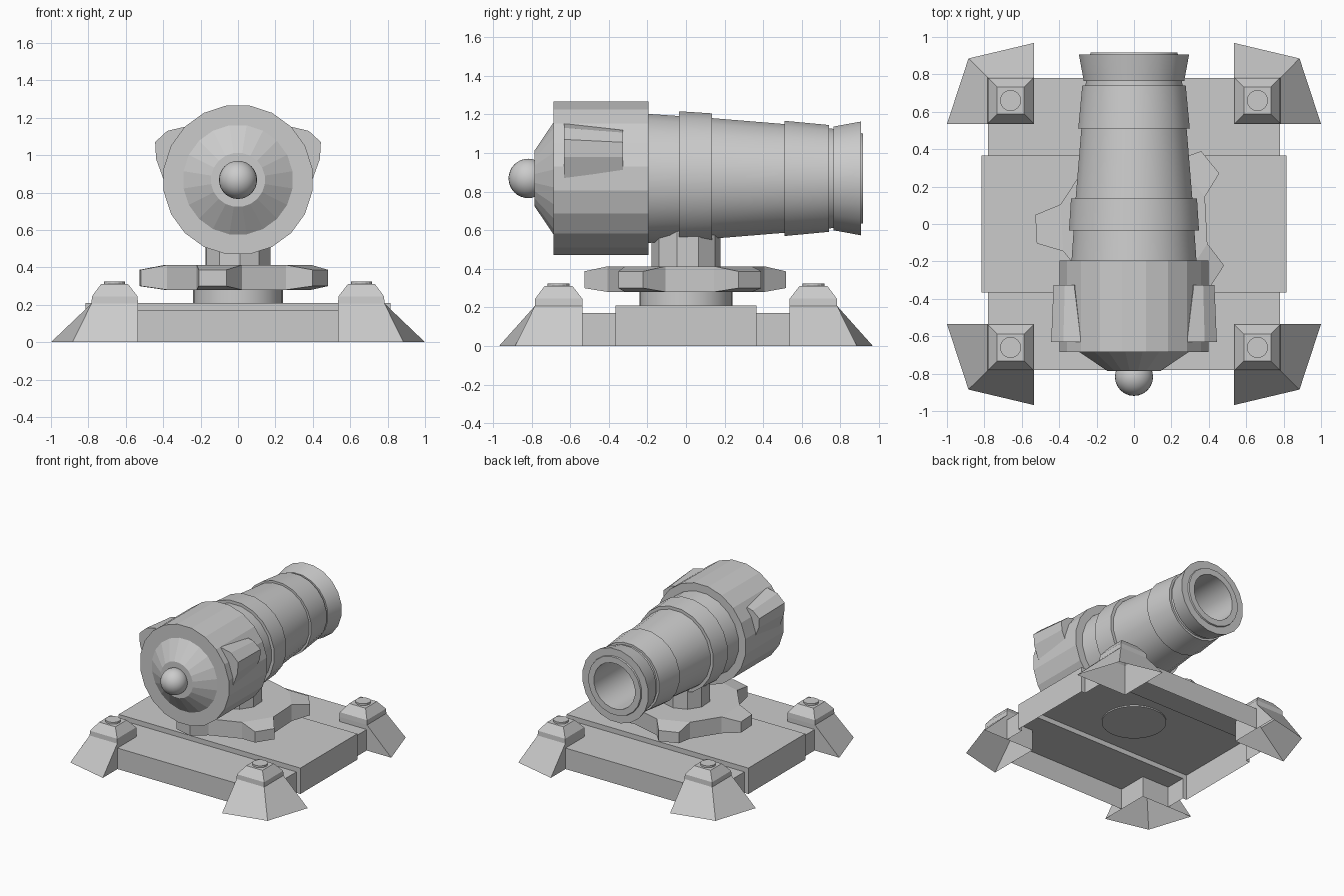
import bpy, bmesh
from math import sin, cos, radians, pi

if "Cube" in bpy.data.objects:
    bpy.data.objects.remove(bpy.data.objects["Cube"])

AXIS_Z = 0.868


def make(name, verts, faces, mirror=None, smooth=False):
    bm = bmesh.new()
    vs = [bm.verts.new(v) for v in verts]
    for f in faces:
        bm.faces.new([vs[i] for i in f])
    bmesh.ops.remove_doubles(bm, verts=bm.verts, dist=1e-5)
    bmesh.ops.recalc_face_normals(bm, faces=bm.faces)
    me = bpy.data.meshes.new(name)
    bm.to_mesh(me)
    bm.free()
    ob = bpy.data.objects.new(name, me)
    bpy.context.collection.objects.link(ob)
    if mirror:
        m = ob.modifiers.new("Mirror", 'MIRROR')
        m.use_axis = mirror
    if smooth:
        bpy.ops.object.select_all(action='DESELECT')
        ob.select_set(True)
        bpy.context.view_layer.objects.active = ob
        bpy.ops.object.shade_smooth_by_angle(angle=radians(30))
    return ob


def loft(name, rings, bottom=True, top=True, **kw):
    """Join rings of equal point count with quads and cap the ends."""
    n = len(rings[0])
    verts = [p for r in rings for p in r]
    faces = [(k * n + i, k * n + (i + 1) % n, (k + 1) * n + (i + 1) % n, (k + 1) * n + i)
             for k in range(len(rings) - 1) for i in range(n)]
    if bottom:
        faces.append(tuple(range(n)))
    if top:
        faces.append(tuple(range(len(verts) - n, len(verts))))
    return make(name, verts, faces, **kw)


def circle(r, z, n, start=0, cx=0, cy=0):
    return [(cx + r * cos(radians(start) + 2 * pi * i / n),
             cy + r * sin(radians(start) + 2 * pi * i / n), z) for i in range(n)]


def lathe(name, profile, n=20, smooth=False):
    """Revolve (y, radius) points about the barrel axis."""
    rings = [[(r * cos(a), y, AXIS_Z + r * sin(a))
              for a in [2 * pi * (i + 0.5) / n for i in range(n)]] for y, r in profile]
    return loft(name, rings, smooth=smooth)


# Base plate: one quarter of an open-bottomed shell, mirrored
verts, faces = [], []


def face(*pts):
    faces.append(tuple(range(len(verts), len(verts) + len(pts))))
    verts.extend(pts)


def wall(p, q, z0, z1):
    face((*p, z0), (*q, z0), (*q, z1), (*p, z1))


def flat(z, *pts):
    face(*[(*p, z) for p in pts])


flat(0.21, (0, 0), (0.815, 0), (0.815, 0.365), (0.78, 0.365), (0, 0.365))
wall((0.815, 0), (0.815, 0.365), 0, 0.21)
wall((0.815, 0.365), (0.78, 0.365), 0, 0.21)
wall((0.78, 0.365), (0, 0.365), 0.17, 0.21)
flat(0.17, (0, 0.365), (0.78, 0.365), (0.78, 0.535), (0.535, 0.535), (0.535, 0.78), (0, 0.78))
wall((0.78, 0.365), (0.78, 0.535), 0, 0.17)
wall((0.535, 0.78), (0, 0.78), 0, 0.17)
make("base_plate", verts, faces, mirror=(True, True, False))


# Corner feet with stepped caps and bolts
def square(a, b, z):
    return [(a, a, z), (b, a, z), (b, b, z), (a, b, z)]


splay = [(0.535, 0.535, 0), (1.0, 0.535, 0), (0.885, 0.885, 0), (0.535, 0.968, 0)]
loft("corner_feet", [splay, square(0.535, 0.783, 0.207), square(0.537, 0.781, 0.245),
                     square(0.587, 0.733, 0.31)], bottom=False, mirror=(True, True, False))
loft("foot_bolts", [circle(0.056, z, 16, 0, 0.66, 0.66) for z in (0.30, 0.325)],
     mirror=(True, True, False))

# Turntable disc
loft("turntable", [circle(0.24, z, 32) for z in (0.20, 0.285)], smooth=True)

# Five-lobed wheel: flat decagon body with tapered lobes
core_lo, core_hi = circle(0.406, 0.28, 10, 165), circle(0.406, 0.413, 10, 165)
loft("wheel_core", [core_lo, core_hi])
for k in range(5):
    def tip(da, z):
        a = radians(183 + 72 * k + da)
        return (0.53 * cos(a), 0.53 * sin(a), z)
    i, j = 2 * k, 2 * k + 1
    loft("wheel_lobe", [[core_lo[i], core_lo[j], core_hi[j], core_hi[i]],
                        [tip(-8.3, 0.30), tip(8.3, 0.30), tip(8.3, 0.387), tip(-8.3, 0.387)]],
         bottom=False)

# Ten-sided pedestal
loft("pedestal", [circle(0.18, z, 10, 165) for z in (0.41, 0.62)])

# Breech drum with conical back
lathe("breech", [(-0.785, 0.145), (-0.685, 0.295), (-0.685, 0.402), (-0.195, 0.402),
                 (-0.195, 0.30)])

# Barrel with raised bands, flared muzzle and bore
lathe("barrel", [(-0.25, 0.342), (-0.035, 0.327), (-0.035, 0.352), (0.135, 0.341),
                 (0.135, 0.316), (0.51, 0.285), (0.51, 0.302), (0.74, 0.28),
                 (0.74, 0.262), (0.765, 0.26), (0.765, 0.272), (0.905, 0.298),
                 (0.905, 0.238), (0.917, 0.235), (0.917, 0.185), (0.15, 0.185)], smooth=True)

# Rear knob
bpy.ops.mesh.primitive_uv_sphere_add(segments=24, ring_count=16, radius=0.102,
                                     location=(0, -0.817, AXIS_Z))
bpy.context.object.name = "rear_knob"
bpy.ops.object.shade_smooth()

# Side lugs on the breech
back = [(0.283, 1.152), (0.378, 1.13), (0.443, 1.07), (0.438, 0.98), (0.398, 0.87), (0.25, 1.0)]
front = [(0.32, 1.118), (0.37, 1.105), (0.43, 1.055), (0.426, 0.98), (0.396, 0.91), (0.25, 1.0)]
loft("breech_lugs", [[(x, -0.632, z) for x, z in back], [(x, -0.325, z) for x, z in front]],
     mirror=(True, False, False))
